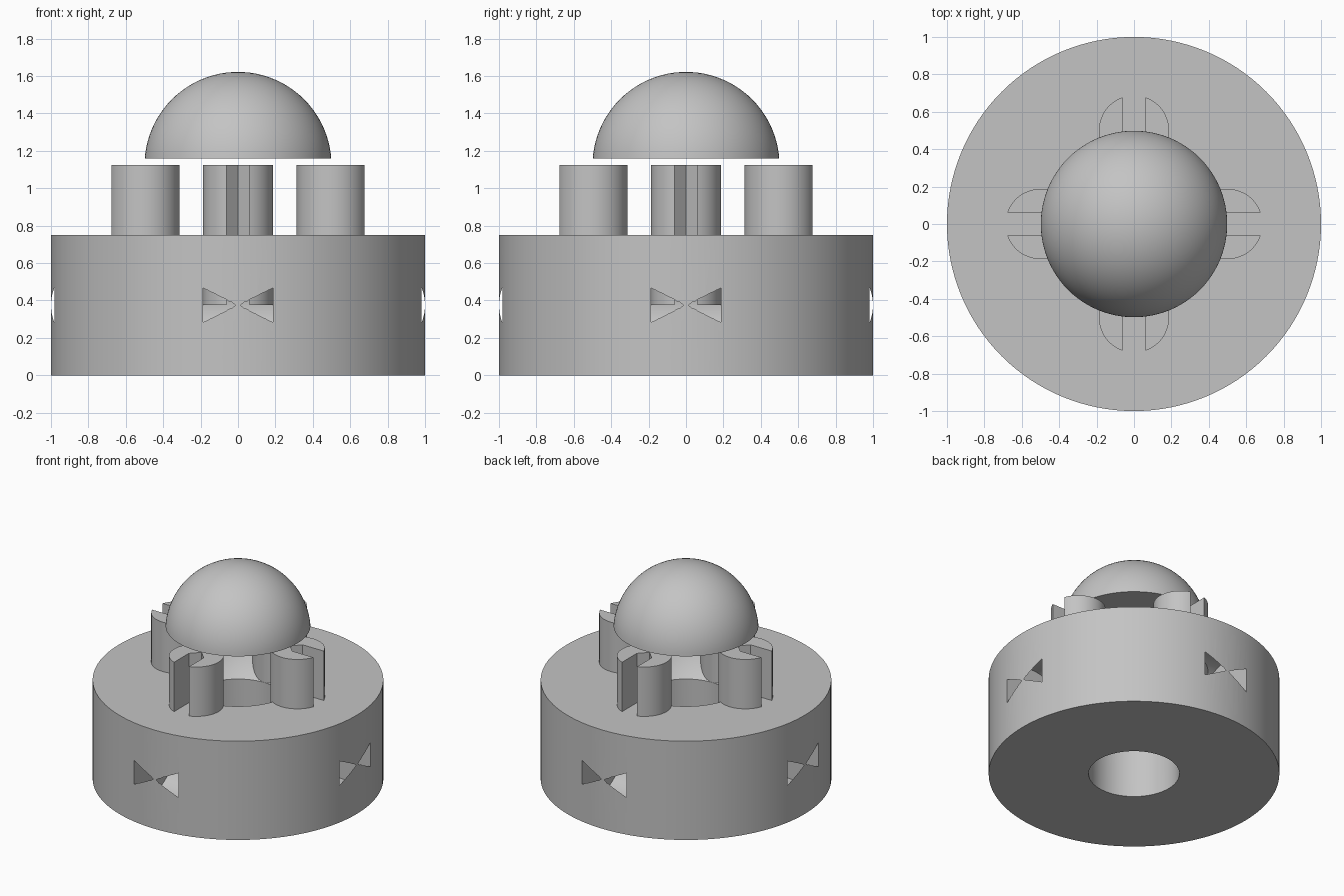
import bpy, bmesh, math
from mathutils import Matrix, Vector

if "Cube" in bpy.data.objects:
    bpy.data.objects.remove(bpy.data.objects["Cube"], do_unlink=True)

grey = bpy.data.materials.new("plain grey")
grey.use_nodes = True
colour = (0.55, 0.55, 0.55, 1)
grey.diffuse_color = colour
grey.node_tree.nodes["Principled BSDF"].inputs["Base Color"].default_value = colour


def finish(name, bm):
    bmesh.ops.recalc_face_normals(bm, faces=bm.faces)
    mesh = bpy.data.meshes.new(name)
    bm.to_mesh(mesh)
    bm.free()
    obj = bpy.data.objects.new(name, mesh)
    bpy.context.collection.objects.link(obj)
    mesh.materials.append(grey)
    return obj


def cylinder(name, radius, depth, matrix, segments=128):
    bm = bmesh.new()
    bmesh.ops.create_cone(bm, cap_ends=True, segments=segments, radius1=radius,
                          radius2=radius, depth=depth, matrix=matrix)
    return finish(name, bm)


def sphere(name, radius, z, cut=None):
    bm = bmesh.new()
    bmesh.ops.create_uvsphere(bm, u_segments=96, v_segments=48, radius=radius,
                              matrix=Matrix.Translation((0, 0, z)))
    if cut is not None:
        geom = bm.verts[:] + bm.edges[:] + bm.faces[:]
        res = bmesh.ops.bisect_plane(bm, geom=geom, plane_co=(0, 0, cut),
                                     plane_no=(0, 0, 1), clear_inner=True)
        rim = [e for e in res["geom_cut"] if isinstance(e, bmesh.types.BMEdge)]
        bmesh.ops.contextual_create(bm, geom=rim)
    return finish(name, bm)


def select(obj):
    bpy.ops.object.select_all(action="DESELECT")
    obj.select_set(True)
    bpy.context.view_layer.objects.active = obj


def smooth(obj):
    select(obj)
    bpy.ops.object.shade_smooth_by_angle(angle=math.radians(30))


def cut_away(obj, cutter):
    cutter.hide_render = True
    mod = obj.modifiers.new("cut", "BOOLEAN")
    mod.operation = "DIFFERENCE"
    mod.solver = "EXACT"
    mod.object = cutter
    select(obj)
    bpy.ops.object.modifier_apply(modifier=mod.name)
    bpy.data.objects.remove(cutter, do_unlink=True)


# Round base with a spherical seat and a hole through the middle
base = cylinder("base", 1, 0.75, Matrix.Translation((0, 0, 0.375)))
cut_away(base, sphere("seat_cutter", 0.5, 1.0))
cut_away(base, cylinder("hole_cutter", 0.3125, 2, Matrix.Identity(4), 96))

# Four wheel-shaped pockets that just break through the side wall
for i in range(4):
    turn = Matrix.Rotation(i * math.pi / 2, 4, "Z")
    lay = Matrix.Rotation(math.pi / 2, 4, "X")
    place = turn @ Matrix.Translation((0.75, 0, 0.375)) @ lay
    cut_away(base, cylinder("pocket_cutter", 0.2497, 0.375, place, 96))
smooth(base)

# Pillar section: a disc with a radial slot on its outer side
R, SLOT = 0.1875, 0.0625
start = math.asin(SLOT / R)
steps = 56
section = []
for i in range(steps + 1):
    a = start + (2 * math.pi - 2 * start) * i / steps
    section.append((R * math.cos(a), R * math.sin(a)))
section += [(0, -SLOT), (-SLOT, 0), (0, SLOT)]

# Four slotted pillars, reaching down into the pockets
for i, side in enumerate(("left", "back", "right", "front")):
    bm = bmesh.new()
    face = bm.faces.new([bm.verts.new((x + 0.5, y, 0.375)) for x, y in section])
    top = bmesh.ops.extrude_face_region(bm, geom=[face])["geom"]
    bmesh.ops.translate(bm, vec=Vector((0, 0, 0.75)),
                        verts=[v for v in top if isinstance(v, bmesh.types.BMVert)])
    bm.transform(Matrix.Rotation(i * math.pi / 2, 4, "Z"))
    smooth(finish(side + "_pillar", bm))

# Dome floating just above the pillars
smooth(sphere("dome", 0.5, 1.122, cut=1.16))
